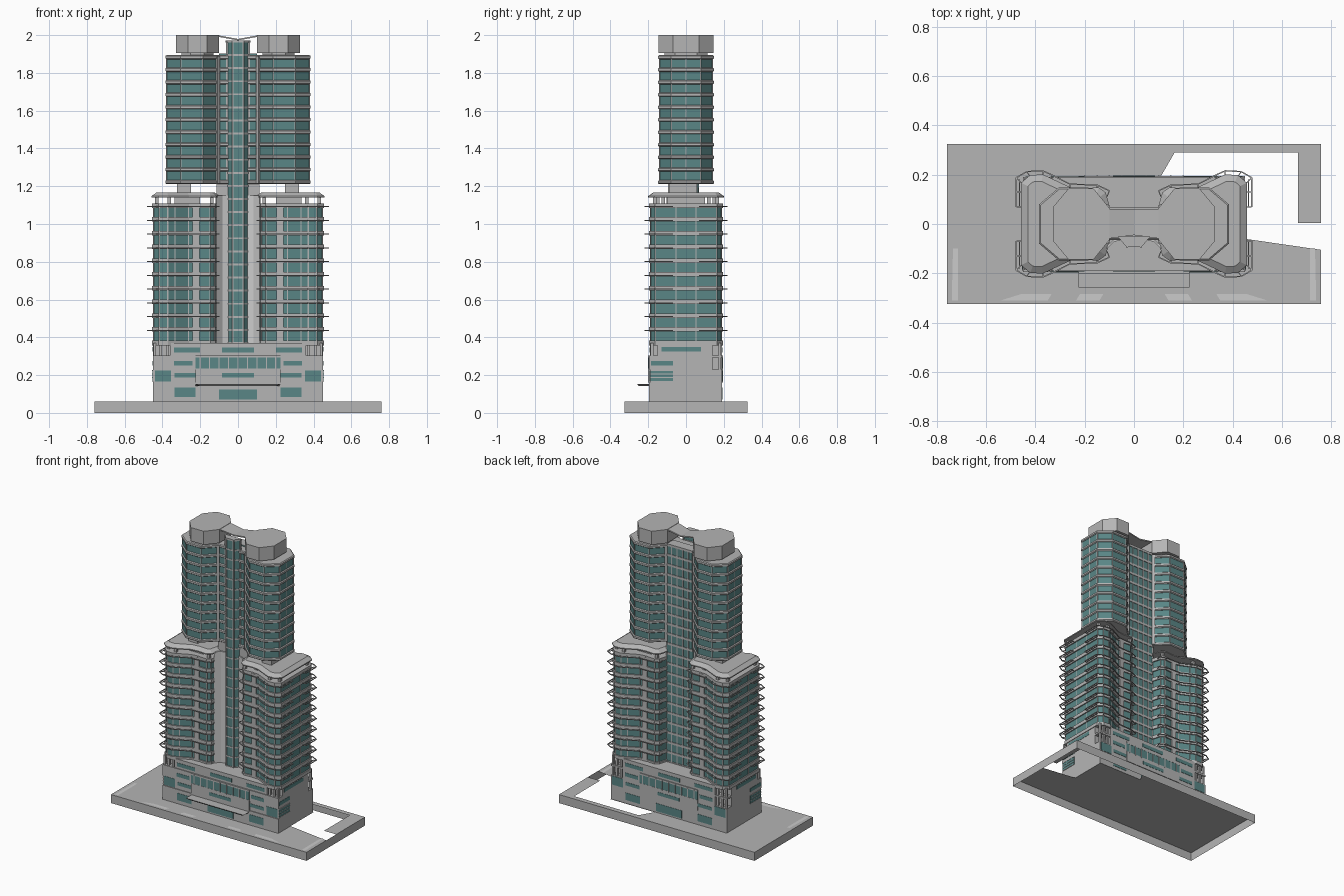
import bpy, bmesh
from mathutils import Vector

if "Cube" in bpy.data.objects:
    bpy.data.objects.remove(bpy.data.objects["Cube"])


def material(name, col):
    m = bpy.data.materials.new(name)
    m.diffuse_color = (*col, 1)
    m.use_nodes = True
    m.node_tree.nodes["Principled BSDF"].inputs["Base Color"].default_value = m.diffuse_color
    return m


GLASS = material("teal_glass", (0.1, 0.24, 0.24))
LIGHT = material("light_concrete", (0.75, 0.75, 0.75))
GREY = material("grey_concrete", (0.46, 0.46, 0.46))


def prism(bm, pts, z0, z1, top=None):
    lo = [bm.verts.new((x, y, z0)) for x, y in pts]
    hi = [bm.verts.new((x, y, z1)) for x, y in (top or pts)]
    n = len(lo)
    bm.faces.new(lo[::-1])
    bm.faces.new(hi)
    for i in range(n):
        bm.faces.new((lo[i], lo[(i + 1) % n], hi[(i + 1) % n], hi[i]))


def box(bm, x0, x1, y0, y1, z0, z1):
    prism(bm, [(x0, y0), (x1, y0), (x1, y1), (x0, y1)], z0, z1)


def bar(bm, a, b, w, z0, z1):
    a, b = Vector(a), Vector(b)
    d = (b - a).normalized()
    n = Vector((-d.y, d.x)) * w / 2
    prism(bm, [a - n, b - n, b + n, a + n], z0, z1)


def offset(pts, d):
    """Move a counter-clockwise outline inward by d."""
    out, n = [], len(pts)
    for i in range(n):
        p, q, r = (Vector(pts[(i + k) % n]) for k in (-1, 0, 1))
        a, b = (q - p).normalized(), (r - q).normalized()
        na, nb = Vector((-a.y, a.x)), Vector((-b.y, b.x))
        out.append(q + (na + nb) * d / (1 + na.dot(nb)))
    return out


def posts(bm, pts, step, w, z0, z1):
    for i, p in enumerate(pts):
        a, b = Vector(p), Vector(pts[(i + 1) % len(pts)])
        k = max(1, round((b - a).length / step))
        for j in range(k):
            c = a.lerp(b, j / k)
            box(bm, c.x - w / 2, c.x + w / 2, c.y - w / 2, c.y + w / 2, z0, z1)


def finish(name, bm, mat=GREY, mirror=False):
    bmesh.ops.recalc_face_normals(bm, faces=bm.faces)
    me = bpy.data.meshes.new(name)
    bm.to_mesh(me)
    bm.free()
    ob = bpy.data.objects.new(name, me)
    bpy.context.collection.objects.link(ob)
    me.materials.append(mat)
    if mirror:
        ob.modifiers.new("Mirror", 'MIRROR')
    return ob


def flip(half):
    return half + [(x, -y) for x, y in reversed(half)]


# outlines: lower wing (wavy), upper pod, crown pod
wing = flip([(.455, .165), (.42, .195), (.37, .197), (.33, .178), (.26, .145),
             (.21, .14), (.145, .145), (.118, .125), (.1, .06)])
pod_half = [(.385, .08), (.305, .148), (.185, .148), (.1, .065)]
pod = flip(pod_half)
tower = flip(pod_half + [(-x, y) for x, y in reversed(pod_half)])
crown = flip([(.328, .07), (.265, .145), (.165, .145), (.1, .065)])

# plinth: open-bottomed sheet with a notch for the ramp, and skirt walls
bm = bmesh.new()
sheet = [(-.76, -.325), (.76, -.325), (.76, -.105), (.45, -.06), (.45, .195), (.11, .195),
         (.165, .29), (.665, .29), (.665, .005), (.76, .005), (.76, .325), (-.76, .325)]
bm.faces.new([bm.verts.new((x, y, .06)) for x, y in sheet])
rim = [(-.76, -.325), (.76, -.325), (.76, .325), (-.76, .325)]
for i in range(4):
    a, b = rim[i], rim[(i + 1) % 4]
    bm.faces.new([bm.verts.new((*p, z)) for p, z in ((a, 0), (b, 0), (b, .06), (a, .06))])
finish("plinth", bm)

# pale paving strips
bm = bmesh.new()
strips = ([(.715, -.31), (.74, -.31), (.735, -.1), (.715, -.1)],
          [(.35, -.31), (.54, -.31), (.46, -.285), (.335, -.285)],
          [(.14, -.31), (.235, -.31), (.22, -.285), (.125, -.285)])
for q in strips:
    bm.faces.new([bm.verts.new((x, y, .0615)) for x, y in q])
finish("paving_strips", bm, LIGHT, True)

# podium storeys
bm = bmesh.new()
box(bm, -.45, .45, -.195, .19, .06, .16)
box(bm, -.45, .45, -.19, .19, .16, .23)
box(bm, -.45, .45, -.195, .14, .23, .295)
box(bm, -.36, .36, -.19, .19, .23, .37)
box(bm, -.225, .225, -.2, .195, .16, .235)
box(bm, -.225, .225, -.2, .195, .293, .305)
box(bm, -.45, .45, -.195, .19, .293, .305)
box(bm, -.45, .45, -.15, .14, .305, .37)
finish("podium", bm)

# podium corner columns
bm = bmesh.new()
for x in (.375, .41, .44):
    for y, z0 in ((-.18, .3), (.178, .23)):
        box(bm, x - .007, x + .007, y - .007, y + .007, z0, .37)
finish("podium_columns", bm, GREY, True)

# podium windows, front and back, then sides
bm = bmesh.new()
for x0, x1, z0, z1, y in ((.0, .1, .07, .125, .197), (.225, .335, .085, .135, .197),
                          (0, .085, .187, .21, .2015), (.225, .335, .187, .21, .192),
                          (.355, .44, .165, .225, .192), (0, .225, .235, .295, .199),
                          (.24, .34, .25, .275, .197), (0, .085, .32, .345, .192),
                          (.2, .34, .32, .345, .192)):
    box(bm, x0, x1, -y, -.17, z0, z1)
    box(bm, x0, x1, .13, y - (.005 if y > .193 else 0), z0, z1)
for y0, y1, z0, z1 in ((-.188, -.07, .168, .225), (-.185, -.07, .25, .275), (-.13, .08, .325, .35)):
    box(bm, .43, .452, y0, y1, z0, z1)
finish("podium_windows", bm, GLASS, True)

# podium window bars
bm = bmesh.new()
for i in range(9):
    x = -.2 + .05 * i
    for y in (-.199, .194):
        box(bm, x - .003, x + .003, y - .003, y + .003, .23, .298)
for z in (.168, .187, .206, .225):
    for x in (-.452, .452):
        box(bm, x - .002, x + .002, -.188, -.07, z - .002, z + .002)
finish("podium_window_bars", bm)

# entrance canopy
bm = bmesh.new()
prism(bm, [(-.2, -.25), (.2, -.25), (.225, -.18), (-.225, -.18)], .142, .152,
      [(-.225, -.258), (.225, -.258), (.225, -.18), (-.225, -.18)])
finish("entrance_canopy", bm)

# lower wings: glass body, floor bands, mullions
F, N1 = .0727, 10
bm = bmesh.new()
prism(bm, offset(wing, .008), .37, 1.1)
finish("wing_glass", bm, GLASS, True)
bm = bmesh.new()
for i in range(N1 + 1):
    z = .37 + F * i
    prism(bm, wing, z - .012, z + .012)
finish("wing_floor_bands", bm, GREY, True)
bm = bmesh.new()
posts(bm, offset(wing, .009), .1, .006, .37, 1.1)
for s in (-1, 1):
    bar(bm, (.205, s * .136), (.24, s * .138), .012, .37, 1.1)
finish("wing_mullions", bm, GREY, True)

# balcony rails round the wing corners, with cross bars back to the facade
bm = bmesh.new()
rail = [(.478, .07), (.478, .188), (.435, .213), (.37, .216), (.335, .2), (.26, .162), (.15, .158), (.1, .135)]
inner = [(.45, .07), (.45, .16), (.42, .19), (.37, .19), (.33, .17), (.26, .14), (.15, .14), (.11, .11)]
for i in range(N1):
    z = .37 + F * (i + 1) - .008
    for s in (-1, 1):
        r = [(x, y * s) for x, y in rail]
        q = [(x, y * s) for x, y in inner]
        for a, b in zip(r, r[1:]):
            bar(bm, a, b, .005, z, z + .005)
        for a, b in zip(r, q):
            bar(bm, a, b, .004, z, z + .004)
        bar(bm, (.464, s * .07), (.464, s * .18), .004, z, z + .004)
        bar(bm, (.478, s * .13), (.45, s * .13), .004, z, z + .004)
finish("balcony_rails", bm, GREY, True)

# wing roof terraces: columns, set-back room, bevelled roof plate, neck
bm = bmesh.new()
for x, y in ((.365, .165), (.43, .15), (.14, .12)):
    for s in (-1, 1):
        box(bm, x - .009, x + .009, y * s - .009, y * s + .009, 1.1, 1.145)
box(bm, .2, .335, -.1, .1, 1.1, 1.145)
finish("terrace_columns", bm, GREY, True)
bm = bmesh.new()
prism(bm, offset(wing, -.004), 1.14, 1.147)
prism(bm, offset(wing, -.004), 1.147, 1.167, offset(wing, .024))
finish("terrace_roof", bm, GREY, True)
bm = bmesh.new()
box(bm, .25, .322, -.09, .055, 1.16, 1.215)
finish("tower_neck", bm, GREY, True)

# upper tower: glass body, floor bands, mullions
bm = bmesh.new()
prism(bm, offset(tower, .007), 1.212, 1.888)
finish("tower_glass", bm, GLASS)
bm = bmesh.new()
for i in range(11):
    z = 1.222 + .0661 * i
    prism(bm, offset(tower, .006), z - .011, z - .006, tower)
    prism(bm, tower, z - .006, z + .006)
    prism(bm, tower, z + .006, z + .011, offset(tower, .006))
finish("tower_floor_bands", bm)
bm = bmesh.new()
posts(bm, offset(pod, .008), .085, .006, 1.215, 1.89)
for s in (-1, 1):
    bar(bm, (.1, s * .066), (.113, s * .078), .01, 1.215, 1.89)
finish("tower_mullions", bm, GREY, True)

# central core: rear glazed wall, front bay, grid lines
bm = bmesh.new()
box(bm, -.115, .115, -.06, .06, .37, 1.215)
finish("core_wall", bm)
bay = [(-.058, -.055), (-.028, -.09), (.028, -.09), (.058, -.055)]
bm = bmesh.new()
prism(bm, bay, .37, 1.965)
box(bm, -.1, .1, .0, .066, .37, 1.9)
finish("core_glass", bm, GLASS)
bm = bmesh.new()
for i in range(23):
    z = .37 + .0693 * i
    prism(bm, offset(bay, -.002), z - .005, z + .005)
    if z < 1.9:
        box(bm, -.1, .1, 0, .07, z - .008, z + .008)
posts(bm, bay, .1, .009, .37, 1.97)
for x in (-.065, -.022, .022, .065):
    box(bm, x - .004, x + .004, .05, .07, .37, 1.9)
prism(bm, offset(bay, -.004), 1.96, 1.972)
finish("core_grid", bm)

# pale splayed walls between the front bay and the wings
bm = bmesh.new()
bar(bm, (.05, -.06), (.085, -.07), .008, .37, 1.15)
bar(bm, (.083, -.069), (.116, -.1), .008, .37, 1.15)
finish("splayed_walls", bm, LIGHT, True)

# crown: two drums on short necks, and the dipped roof joining them
bm = bmesh.new()
prism(bm, offset(crown, .03), 1.88, 1.91)
prism(bm, crown, 1.905, 2.0)
finish("crown_drums", bm, GREY, True)
bm = bmesh.new()
for s in (-1, 1):
    lo, hi = [], []
    for x, y, z in ((0, -.045, 1.98), (s * .11, -.06, 2.0), (s * .11, .06, 2.0), (0, .06, 1.98)):
        hi.append(bm.verts.new((x, y, z)))
        lo.append(bm.verts.new((x, y, z - .008)))
    bm.faces.new(hi)
    bm.faces.new(lo[::-1])
    for i in range(4):
        bm.faces.new((lo[i], lo[(i + 1) % 4], hi[(i + 1) % 4], hi[i]))
finish("crown_bridge", bm)
